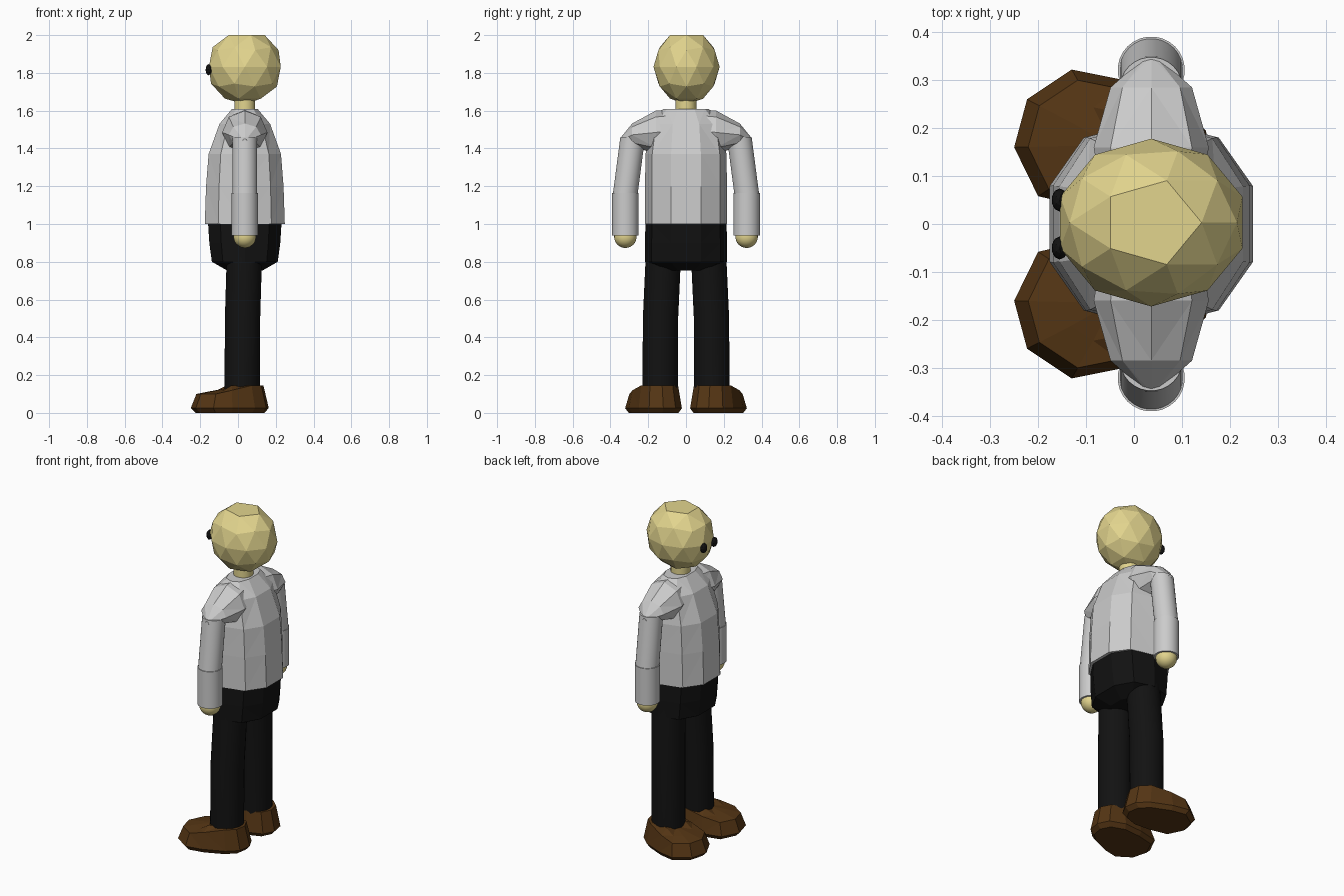
import bpy, bmesh, math
from mathutils import Vector

if "Cube" in bpy.data.objects:
    bpy.data.objects.remove(bpy.data.objects["Cube"])


def material(name, rgb):
    m = bpy.data.materials.new(name)
    m.diffuse_color = (*rgb, 1)
    m.use_nodes = True
    m.node_tree.nodes["Principled BSDF"].inputs["Base Color"].default_value = m.diffuse_color
    return m


SKIN = material("skin", (0.76, 0.66, 0.27))
BLACK = material("black_cloth", (0.006, 0.006, 0.006))
LEATHER = material("brown_leather", (0.09, 0.036, 0.007))
CX = 0.036


def finish(bm, name, mat=None, smooth=False):
    bmesh.ops.recalc_face_normals(bm, faces=bm.faces)
    me = bpy.data.meshes.new(name)
    bm.to_mesh(me)
    bm.free()
    ob = bpy.data.objects.new(name, me)
    bpy.context.collection.objects.link(ob)
    if mat:
        me.materials.append(mat)
    if smooth:
        bpy.context.view_layer.objects.active = ob
        ob.select_set(True)
        bpy.ops.object.shade_smooth_by_angle()
        ob.select_set(False)
    return ob


def loft(name, rings, mat=None, smooth=False, facet=False):
    bm = bmesh.new()
    loops = [[bm.verts.new(p) for p in r] for r in rings]
    n = len(loops[0])
    for a, b in zip(loops, loops[1:]):
        for i in range(n):
            bm.faces.new((a[i], a[(i + 1) % n], b[(i + 1) % n], b[i]))
    for end in (loops[0], loops[-1]):
        f = bm.faces.new(end)
        bmesh.ops.poke(bm, faces=[f])
    if facet:
        bmesh.ops.triangulate(bm, faces=[f for f in bm.faces if len(f.verts) > 3])
    return finish(bm, name, mat, smooth)


def oval(n, ra, rb, power=1.0, turn=0.5):
    pts = []
    for i in range(n):
        t = 2 * math.pi * (i + turn) / n
        c, s = math.cos(t), math.sin(t)
        pts.append((ra * math.copysign(abs(c) ** power, c),
                    rb * math.copysign(abs(s) ** power, s)))
    return pts


def body(name, sections, mat=None, n=10):
    loft(name, [[(cx + a, b, z) for a, b in oval(n, rx, ry, 0.85)]
                for z, cx, rx, ry in sections], mat, facet=True)


def tube(name, path, mat=None, n=28):
    # horizontal circles stacked along a limb path
    loft(name, [[(x + a, y + b, z) for a, b in oval(n, r, r)]
                for x, y, z, r in path], mat, smooth=True)


def ball(name, loc, size, mat, sub=2, flat_top=False, smooth=False):
    bm = bmesh.new()
    bmesh.ops.create_icosphere(bm, subdivisions=sub, radius=1)
    if flat_top:
        tip = max(bm.verts, key=lambda v: v.co.z)
        bmesh.ops.dissolve_verts(bm, verts=[tip])
    for v in bm.verts:
        v.co = Vector(loc) + v.co * Vector(size)
    finish(bm, name, mat, smooth)


# head with flat crown, and neck
ball("head", (CX, 0.003, 1.832), (0.2, 0.175, 0.198), SKIN, flat_top=True)
tube("neck", [(CX, 0, 1.56, 0.055), (CX, 0, 1.67, 0.055)], SKIN)

# shirt body and trouser seat
body("shirt_body", [(1.0, CX, 0.221, 0.216), (1.2, CX, 0.214, 0.217),
                    (1.37, CX, 0.2, 0.214), (1.53, CX, 0.14, 0.19),
                    (1.61, CX, 0.07, 0.12)])
body("trouser_seat", [(1.005, CX, 0.203, 0.214), (0.9, CX, 0.196, 0.218),
                      (0.8, CX, 0.182, 0.218), (0.755, CX, 0.1, 0.12)], BLACK)

# shoe sole outline
SOLE = [(-0.25, 0.16), (-0.223, 0.26), (-0.13, 0.322), (-0.03, 0.302),
        (0.09, 0.25), (0.15, 0.195), (0.163, 0.12), (0.13, 0.055),
        (0.04, 0.022), (-0.08, 0.03), (-0.2, 0.058)]


def shoe_ring(k, s, height):
    return [(-0.04 + (x + 0.04) * k, s * (0.165 + (y - 0.165) * k), height(x))
            for x, y in SOLE]


for side, s in (("left", -1), ("right", 1)):
    ball(side + "_eye", (-0.155, s * 0.05, 1.817), (0.017, 0.024, 0.03), BLACK)
    # faceted shoulder tapering to a point
    loft(side + "_shoulder",
         [[(CX + a, s * y, zc + b) for a, b in oval(8, rx, rz, 1, 0)]
          for y, rx, zc, rz in ((0.04, 0.1, 1.5, 0.11), (0.16, 0.12, 1.485, 0.115),
                                (0.285, 0.085, 1.472, 0.06), (0.35, 0.012, 1.44, 0.012))],
         facet=True)
    # sleeves and hand
    tube(side + "_upper_sleeve", [(CX, s * 0.282, 1.46, 0.066), (CX, s * 0.322, 1.155, 0.066)])
    tube(side + "_lower_sleeve", [(CX, s * 0.321, 1.165, 0.07), (CX, s * 0.321, 0.94, 0.07)])
    ball(side + "_hand", (CX, s * 0.321, 0.933, ), (0.06, 0.06, 0.06), SKIN, 3, smooth=True)
    # trouser leg
    tube(side + "_leg", [(0.022, s * 0.137, 0.07, 0.094), (0.024, s * 0.135, 0.5, 0.094),
                         (0.035, s * 0.118, 0.87, 0.094)], BLACK)
    # shoe: sole, widest line, stepped upper
    loft(side + "_shoe", [
        shoe_ring(0.88, s, lambda x: 0.0),
        shoe_ring(1.0, s, lambda x: 0.025),
        shoe_ring(0.86, s, lambda x: 0.1 if x < -0.1 else 0.12 if x < 0 else 0.145),
        shoe_ring(0.5, s, lambda x: 0.115 if x < -0.1 else 0.145)],
        LEATHER, facet=True)
